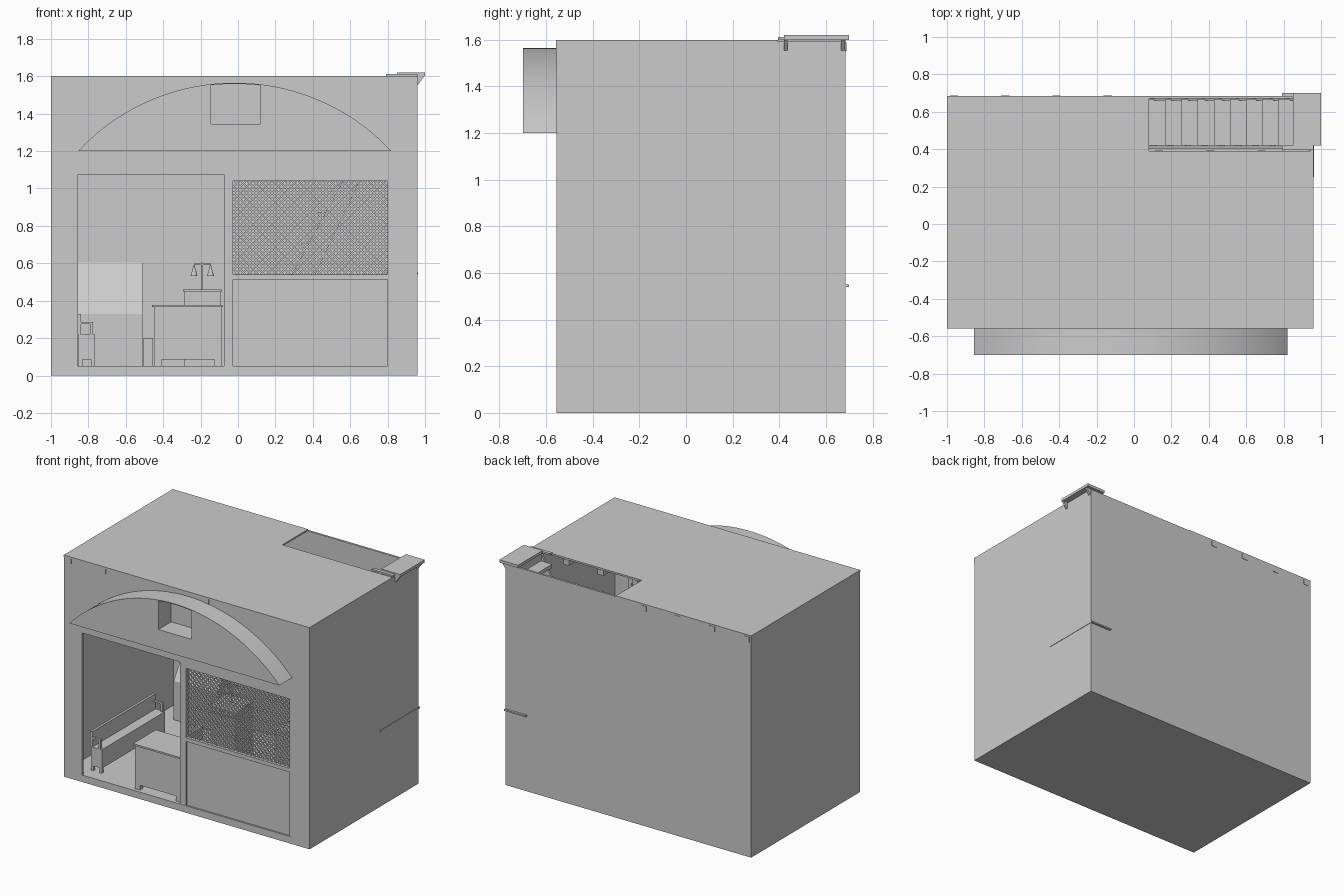
import bpy, bmesh, math
from mathutils import Matrix, Vector

old = bpy.data.objects.get("Cube")
if old:
    bpy.data.objects.remove(old, do_unlink=True)

GREY = (0.6, 0.6, 0.6, 1)
mat = bpy.data.materials.new("plain grey")
mat.use_nodes = True
mat.diffuse_color = GREY
mat.node_tree.nodes["Principled BSDF"].inputs["Base Color"].default_value = GREY


def finish(name, bm, smooth=False):
    bmesh.ops.recalc_face_normals(bm, faces=bm.faces)
    mesh = bpy.data.meshes.new(name)
    bm.to_mesh(mesh)
    bm.free()
    mesh.materials.append(mat)
    obj = bpy.data.objects.new(name, mesh)
    bpy.context.collection.objects.link(obj)
    if smooth:
        bpy.ops.object.select_all(action='DESELECT')
        obj.select_set(True)
        bpy.context.view_layer.objects.active = obj
        bpy.ops.object.shade_smooth_by_angle()
    return obj


def boxes(name, *spans):
    """One object from boxes given as (x0, x1, y0, y1, z0, z1)."""
    bm = bmesh.new()
    for x0, x1, y0, y1, z0, z1 in spans:
        m = Matrix.Translation(((x0 + x1) / 2, (y0 + y1) / 2, (z0 + z1) / 2))
        m = m @ Matrix.Diagonal((x1 - x0, y1 - y0, z1 - z0, 1))
        bmesh.ops.create_cube(bm, size=1, matrix=m)
    return finish(name, bm)


def prism(name, outline, place, sweep, smooth=False):
    """Extrude a 2D outline, mapped to 3D by place, along sweep."""
    bm = bmesh.new()
    face = bm.faces.new([bm.verts.new(place(a, b)) for a, b in outline])
    res = bmesh.ops.extrude_face_region(bm, geom=[face])
    verts = [v for v in res["geom"] if isinstance(v, bmesh.types.BMVert)]
    bmesh.ops.translate(bm, verts=verts, vec=sweep)
    return finish(name, bm, smooth)


def side_prism(name, outline, y0, y1, smooth=False):
    return prism(name, outline, lambda x, z: (x, y0, z), (0, y1 - y0, 0), smooth)


L, R, F, B, TOP, T = -1.0, 0.96, -0.555, 0.685, 1.6, 0.015

# Shell
boxes("floor", (L, R, F, B, 0, 0.05))
boxes("back_wall", (L, R, B - T, B, 0, TOP - 0.005))
boxes("right_wall", (L, L + T, F, B, 0, TOP - 0.005))
boxes("left_wall", (R - T, R, F, B, 0, TOP - 0.005))
boxes("front_wall",
      (L, -0.855, F, F + T, 0.01, TOP - 0.01), (0.825, R, F, F + T, 0.01, TOP - 0.01),
      (-0.855, 0.825, F, F + T, 1.075, TOP - 0.01), (-0.855, 0.825, F, F + T, 0.01, 0.05))

# Roof with the stairwell notch
prism("roof", [(L, F - 0.003), (R, F - 0.003), (R, 0.39), (0.08, 0.39), (0.08, B), (L, B)],
      lambda x, y: (x, y, TOP - 0.012), (0, 0, 0.012))
beams = []
for i in range(8):
    x = -0.985 + i * 0.274
    end = 0.393 if x > 0.06 else B + 0.003
    beams.append((x, min(x + 0.045, R), F - 0.003, end, 1.55, TOP - 0.012))
boxes("roof_beams", *beams)

# Arched lunette with its square niche
CX, CZ, RAD, HALF = -0.0175, 0.422, 1.143, math.asin(0.8375 / 1.143)


def arch(x):
    return CZ + math.sqrt(RAD ** 2 - (x - CX) ** 2)


def arc(a0, a1, n, r=RAD):
    return [(CX + r * math.sin(a0 + (a1 - a0) * i / n),
             CZ + r * math.cos(a0 + (a1 - a0) * i / n)) for i in range(n + 1)]


NL, NR, NZ = -0.145, 0.12, 1.345
a_left, a_right = math.asin((NL - CX) / RAD), math.asin((NR - CX) / RAD)
outline = arc(-HALF, a_left, 18) + [(NL, NZ), (NR, NZ)] + arc(a_right, HALF, 18)
side_prism("lunette", outline, -0.7, F, True)
cover = arc(a_left, a_right, 8) + arc(a_right, a_left, 8, RAD - 0.006)
side_prism("lunette_niche_cover", cover, -0.7, F, True)

# Shop front: frame, panel and lattice
boxes("shop_frame",
      (-0.075, -0.028, F + 0.002, F + 0.035, 0.05, 1.075),
      (0.8, 0.825, F + 0.002, F + 0.035, 0.05, 1.075),
      (-0.028, 0.8, F + 0.002, F + 0.035, 1.04, 1.075),
      (-0.028, 0.8, F + 0.002, F + 0.035, 0.512, 0.54))
boxes("shop_panel", (-0.028, 0.8, F + 0.012, F + 0.028, 0.05, 0.512))


def lattice(x0, x1, z0, z1, pitch, width):
    bm = bmesh.new()
    w, h = x1 - x0, z1 - z0
    for flip in (False, True):
        for i in range(1, int((w + h) / pitch)):
            c = i * pitch
            a, b = max(0, c - h), min(w, c)
            if b - a < 0.005:
                continue
            p, q = Vector((a, 0, c - a)), Vector((b, 0, c - b))
            if flip:
                p.x, q.x = w - p.x, w - q.x
            d = q - p
            m = Matrix.Translation(Vector((x0, F + 0.02 + flip * 0.004, z0)) + (p + q) / 2)
            m = m @ d.to_track_quat('X', 'Z').to_matrix().to_4x4()
            m = m @ Matrix.Diagonal((d.length, 0.006, width, 1))
            bmesh.ops.create_cube(bm, size=1, matrix=m)
    finish("lattice", bm)


lattice(-0.028, 0.8, 0.54, 1.04, 0.034, 0.009)

# Stairs and roof landing
S0, S1, STEPS = 0.08, 0.86, 9
run, rise = (S1 - S0) / STEPS, 1.5 / STEPS
boxes("stair_treads", *[(S0 + i * run, S0 + (i + 1) * run + 0.004, 0.42, 0.668,
                         0.04 + (i + 0.85) * rise, 0.05 + (i + 0.95) * rise)
                        for i in range(STEPS)])
for name, y in (("front_stringer", 0.405), ("back_stringer", 0.66)):
    side_prism(name, [(S0, 0.05), (S0 + 0.1, 0.05), (S1, 1.48), (S1, 1.59), (S0, 0.16)], y, y + 0.015)
boxes("roof_landing", (0.85, 1.0, 0.42, 0.7, 1.6, 1.62), (0.79, 0.96, 0.395, 0.42, 1.6, 1.612))
for i, y in enumerate((0.42, 0.665)):
    side_prism("landing_bracket_%d" % (i + 1), [(0.95, 1.555), (0.963, 1.555), (0.995, 1.6), (0.95, 1.6)],
               y, y + 0.016)
boxes("corner_shelf", (0.79, 0.963, 0.25, 0.7, 0.54, 0.55))

# Bench along the right-hand wall
BX, BY0, BY1 = -0.852, -0.46, 0.26
boxes("bench_seat", (BX, -0.765, BY0, BY1, 0.085, 0.22))
boxes("bench_back", (BX - 0.005, BX + 0.012, BY0, BY1, 0.22, 0.33))
boxes("bench_legs", *[(x, x + 0.02, y, y + 0.02, 0.05, 0.085)
                      for x in (BX, -0.785) for y in (BY0, BY1 - 0.02)])
boxes("bench_arms", *[s for y in (BY0, BY1 - 0.015) for s in
                      ((BX, -0.775, y, y + 0.015, 0.275, 0.287),
                       (-0.79, -0.775, y, y + 0.015, 0.22, 0.275))])

# Counter with feet
boxes("counter", (-0.45, -0.085, -0.53, -0.29, 0.085, 0.365), (-0.46, -0.08, -0.54, -0.28, 0.365, 0.377))
boxes("counter_feet", *[(x, x + 0.04, y, y + 0.03, 0.05, 0.085)
                        for x in (-0.45, -0.125) for y in (-0.53, -0.32)])

# Sloped bin in the back corner
prism("sloped_bin", [(0.49, 0.05), (0.49, 0.33), (0.665, 0.605), (0.665, 0.05)],
      lambda y, z: (-0.856, y, z), (0.346, 0, 0))

# Cabinet with drawers, and the balance standing on it
boxes("drawer_cabinet", (-0.29, -0.09, 0.1, 0.3, 0.05, 0.45), (-0.295, -0.085, 0.09, 0.305, 0.45, 0.46))
boxes("drawer_fronts", *[(x, x + 0.088, 0.094, 0.1, z, z + 0.03)
                         for x in (-0.285, -0.19) for z in (0.38, 0.416)])
boxes("low_stool", (-0.505, -0.455, 0.1, 0.25, 0.05, 0.2))
boxes("balance_stand", (-0.194, -0.186, 0.196, 0.204, 0.46, 0.605), (-0.235, -0.145, 0.198, 0.202, 0.592, 0.598))
for i, x in enumerate((-0.235, -0.147)):
    bm = bmesh.new()
    bmesh.ops.create_cone(bm, cap_ends=True, segments=12, radius1=0.018, radius2=0.002, depth=0.06,
                          matrix=Matrix.Translation((x, 0.2, 0.562)))
    finish("balance_pan_%d" % (i + 1), bm)

# Storage behind the lattice
boxes("storage_chest", (0.3, 0.75, 0.0, 0.3, 0.05, 0.48))
